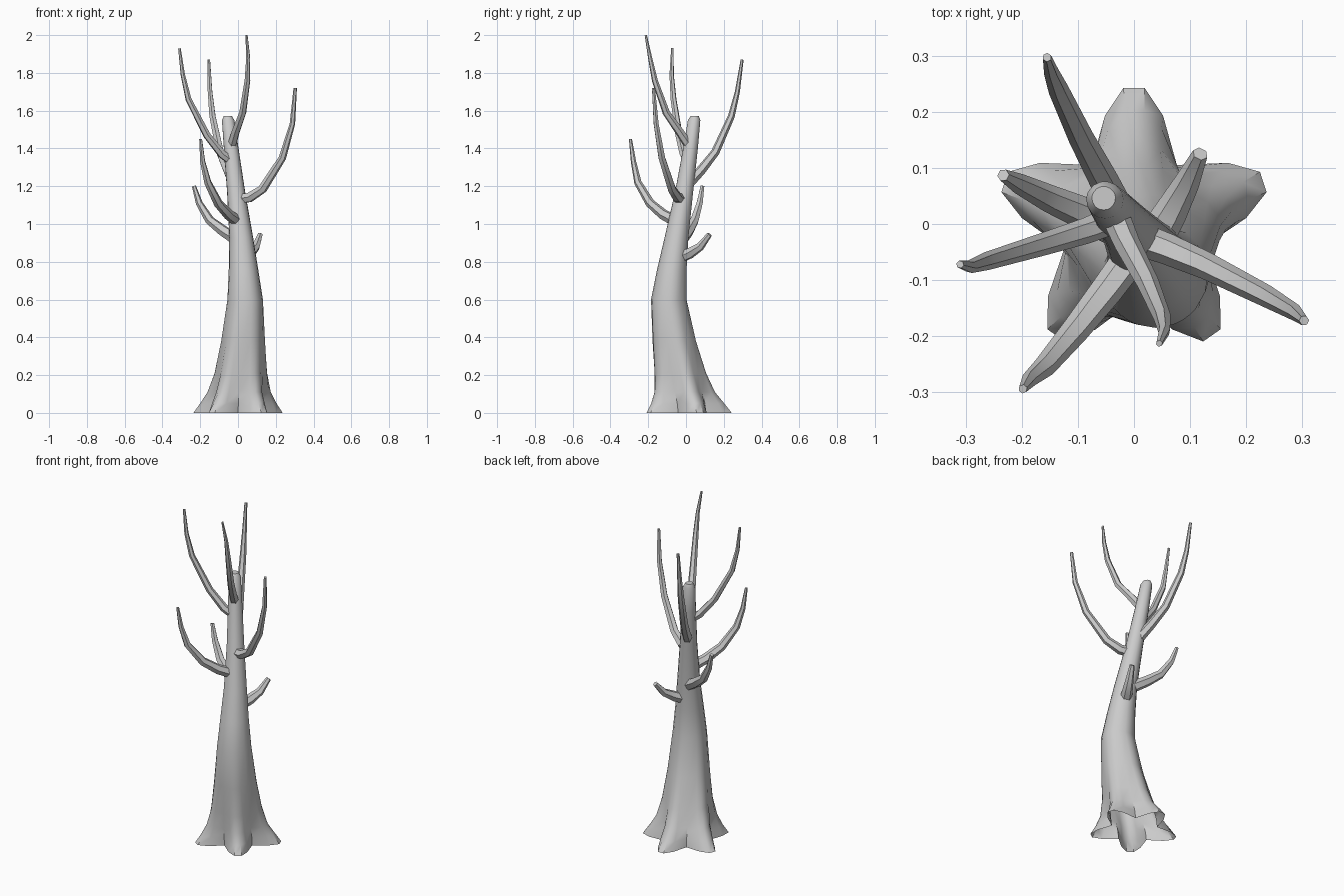
import bpy, bmesh, math
from mathutils import Vector


def loft(name, rings, cap_start, cap_end):
    """Skin a list of equal-length point rings into one smooth object."""
    bm = bmesh.new()
    loops = [[bm.verts.new(p) for p in ring] for ring in rings]
    n = len(loops[0])
    for a, b in zip(loops, loops[1:]):
        for i in range(n):
            j = (i + 1) % n
            bm.faces.new((a[i], a[j], b[j], b[i]))
    if cap_start:
        bm.faces.new(loops[0][::-1])
    if cap_end:
        bm.faces.new(loops[-1])
    bmesh.ops.recalc_face_normals(bm, faces=bm.faces)
    me = bpy.data.meshes.new(name)
    bm.to_mesh(me)
    bm.free()
    ob = bpy.data.objects.new(name, me)
    bpy.context.collection.objects.link(ob)
    bpy.ops.object.select_all(action='DESELECT')
    ob.select_set(True)
    bpy.context.view_layer.objects.active = ob
    bpy.ops.object.shade_smooth_by_angle(angle=math.radians(45))
    return ob


# Trunk: five flared root lobes blending into a leaning round stem, open below
# each level: z, centre x, centre y, lobe tip radius, lobe side radius, valley radius
levels = [
    (0.00, 0.000, 0.000, 0.243, 0.200, 0.130),
    (0.05, 0.002, -0.005, 0.208, 0.182, 0.130),
    (0.11, 0.006, -0.018, 0.172, 0.158, 0.128),
    (0.21, 0.015, -0.036, 0.143, 0.138, 0.122),
    (0.38, 0.027, -0.065, 0.118, 0.116, 0.112),
    (0.60, 0.038, -0.091, 0.094, 0.094, 0.094),
    (0.76, 0.029, -0.075, 0.078, 0.078, 0.078),
    (0.93, 0.017, -0.050, 0.063, 0.063, 0.063),
    (1.17, -0.010, -0.010, 0.048, 0.048, 0.048),
    (1.40, -0.036, 0.024, 0.039, 0.039, 0.039),
    (1.55, -0.052, 0.043, 0.033, 0.033, 0.033),
    (1.572, -0.054, 0.046, 0.021, 0.021, 0.021),
]
root_angles = [90, 162, 235, 305, 378]
rings = []
for z, cx, cy, tip, side, valley in levels:
    ring = []
    for k, a in enumerate(root_angles):
        nxt = root_angles[k + 1] if k < 4 else 450
        for ang, r in ((a - 15, side), (a - 4.5, tip), (a + 4.5, tip),
                       (a + 15, side), ((a + nxt) / 2, valley)):
            t = math.radians(ang)
            ring.append((cx + r * math.cos(t), cy + r * math.sin(t), z))
    rings.append(ring)
loft("trunk", rings, False, True)


def branch(name, path, r0, r1, sides=6):
    """Tapered tube along a path, with a narrowed tip."""
    pts = [Vector(p) for p in path]
    axis = pts[-1] - pts[0]
    flat = Vector((-axis.y, axis.x, 0)).normalized()
    out = []
    last = len(pts) - 1
    for i, p in enumerate(pts):
        d = (pts[min(i + 1, last)] - pts[max(i - 1, 0)]).normalized()
        u = (flat - d * flat.dot(d)).normalized()
        v = d.cross(u)
        r = r0 + (r1 - r0) * (i / last) ** 1.4
        out.append([p + (u * math.cos(t) + v * math.sin(t)) * r
                    for t in (math.tau * s / sides for s in range(sides))])
    loft(name, out, True, True)


# Branches: lowest to highest, each curving outward then up
branch("branch_low_back_right", [
    (0.035, -0.03, 0.825), (0.065, 0.02, 0.845), (0.095, 0.075, 0.88),
    (0.118, 0.125, 0.945)], 0.034, 0.014)
branch("branch_low_left", [
    (-0.01, -0.02, 0.92), (-0.08, 0.015, 0.965), (-0.15, 0.045, 1.02),
    (-0.205, 0.072, 1.11), (-0.233, 0.087, 1.20)], 0.033, 0.011)
branch("branch_front_left", [
    (0.005, -0.045, 1.01), (-0.05, -0.12, 1.05), (-0.105, -0.19, 1.11),
    (-0.16, -0.255, 1.22), (-0.187, -0.278, 1.33), (-0.198, -0.294, 1.45)],
    0.031, 0.008)
branch("branch_right", [
    (0.005, -0.025, 1.135), (0.06, -0.045, 1.14), (0.13, -0.075, 1.185),
    (0.235, -0.128, 1.35), (0.288, -0.158, 1.53), (0.303, -0.172, 1.72)],
    0.030, 0.009)
branch("branch_back", [
    (-0.025, 0.02, 1.22), (-0.055, 0.08, 1.285), (-0.095, 0.155, 1.38),
    (-0.135, 0.24, 1.57), (-0.148, 0.272, 1.70), (-0.155, 0.297, 1.87)],
    0.028, 0.008)
branch("branch_high_left", [
    (-0.03, 0.01, 1.33), (-0.085, -0.012, 1.37), (-0.165, -0.037, 1.47),
    (-0.262, -0.066, 1.66), (-0.292, -0.076, 1.79), (-0.31, -0.072, 1.93)],
    0.025, 0.007)
branch("branch_high_front", [
    (-0.032, 0.012, 1.42), (-0.012, -0.035, 1.49), (0.025, -0.105, 1.59),
    (0.050, -0.165, 1.76), (0.054, -0.190, 1.88), (0.045, -0.213, 2.00)],
    0.025, 0.006)
